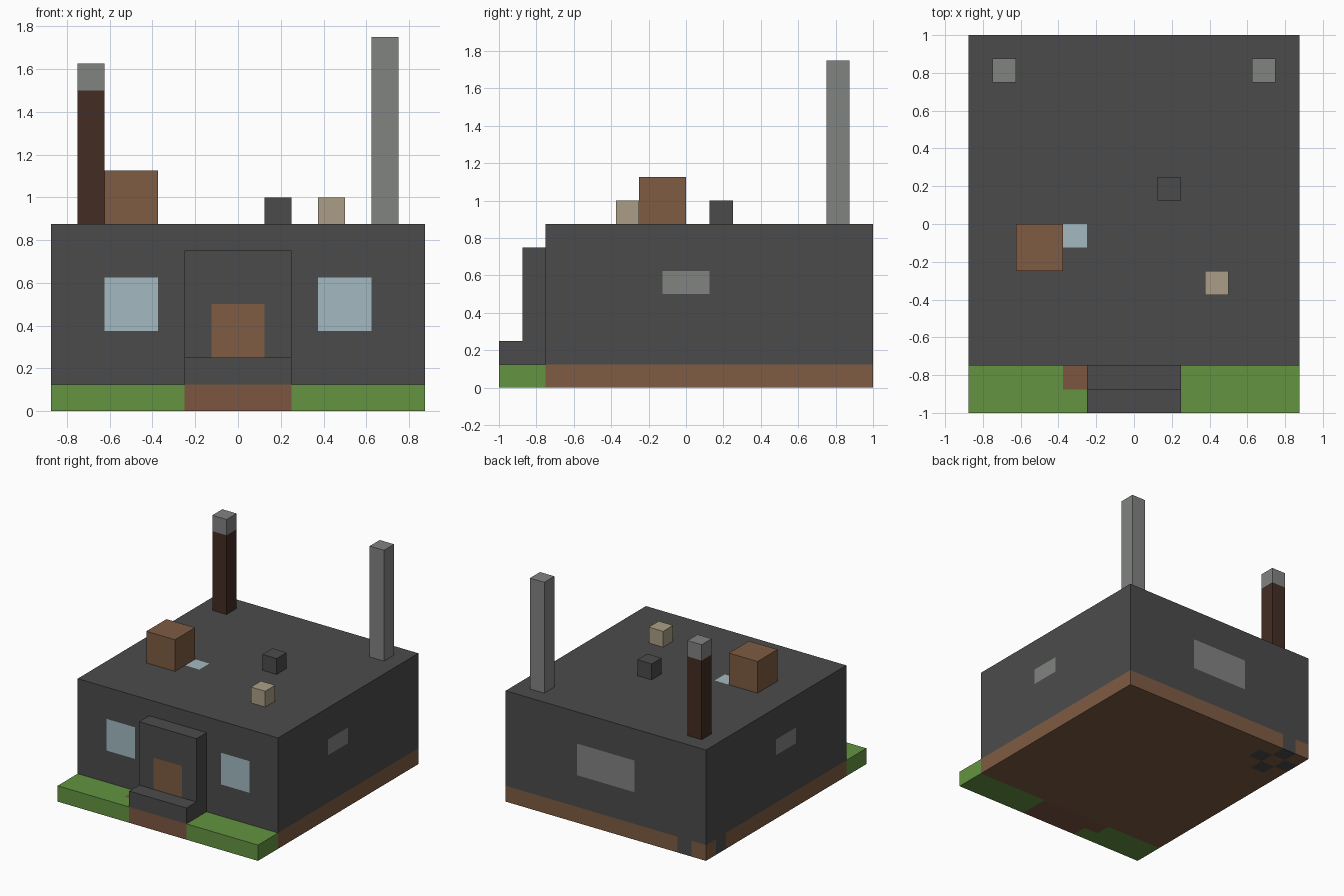
import bpy, bmesh
from mathutils import Vector, Matrix

if "Cube" in bpy.data.objects:
    bpy.data.objects.remove(bpy.data.objects["Cube"], do_unlink=True)

U = 0.125  # size of one building block; all parts are measured in blocks


def material(name, hex_code):
    channels = [int(hex_code[i:i + 2], 16) / 255 for i in (0, 2, 4)]
    colour = [c / 12.92 if c < 0.04 else ((c + 0.055) / 1.055) ** 2.4 for c in channels] + [1]
    mat = bpy.data.materials.new(name)
    mat.diffuse_color = colour
    mat.use_nodes = True
    mat.node_tree.nodes["Principled BSDF"].inputs["Base Color"].default_value = colour
    return mat


STONE = material("dark stone", "4b4b4b")
WOOD = material("wood brown", "7e5c43")
DIRT = material("dirt brown", "7c5641")
GRASS = material("grass green", "639441")
GLASS = material("pale blue glass", "a3bac1")
GREY = material("mid grey", "818381")
BARK = material("dark bark", "442d23")
TAN = material("pale tan", "aa9e86")


def block(name, lo, hi, mat, patches=()):
    """Box from lo to hi; each patch (lo, hi, material) recolours the faces inside it."""
    lo, hi = Vector(lo) * U, Vector(hi) * U
    bm = bmesh.new()
    bmesh.ops.create_cube(bm, size=1, matrix=Matrix.Translation((lo + hi) / 2)
                          @ Matrix.Diagonal((*(hi - lo), 1)))
    mats = [mat]
    # Cut along every patch border that crosses the box
    for axis in range(3):
        normal = Vector([float(i == axis) for i in range(3)])
        for cut in sorted({p[side][axis] * U for p in patches for side in (0, 1)}):
            if lo[axis] < cut < hi[axis]:
                bmesh.ops.bisect_plane(bm, geom=bm.verts[:] + bm.edges[:] + bm.faces[:],
                                       plane_co=normal * cut, plane_no=normal)
    for p_lo, p_hi, p_mat in patches:
        if p_mat not in mats:
            mats.append(p_mat)
        for face in bm.faces:
            c = face.calc_center_median() / U
            if all(p_lo[i] - 0.01 < c[i] < p_hi[i] + 0.01 for i in range(3)):
                face.material_index = mats.index(p_mat)
    mesh = bpy.data.meshes.new(name)
    bm.to_mesh(mesh)
    bm.free()
    for m in mats:
        mesh.materials.append(m)
    obj = bpy.data.objects.new(name, mesh)
    bpy.context.collection.objects.link(obj)
    return obj


# Ground slab under the house, with a cross of stones around the hearth
hearth = [((x, y, 0), (x + 1, y + 1, 1), STONE)
          for x, y in ((-6, 7), (-7, 6), (-5, 6), (-6, 5))]
block("foundation", (-7, -6, 0), (7, 8, 1), WOOD, hearth)

# Front garden: two lawns beside a dirt path, one bare spot in the right lawn
block("left_lawn", (2, -8, 0), (7, -6, 1), GRASS)
block("right_lawn", (-7, -8, 0), (-2, -6, 1), GRASS, [((-3, -7, 0), (-2, -6, 1), DIRT)])
block("path", (-2, -8, 0), (2, -6, 1), DIRT)

# House body with flush windows and a roof skylight
windows = [((x, -6, 3), (x + 2, -6, 5), GLASS) for x in (-5, 3)]
windows += [((x, -1, 4), (x, 1, 5), GREY) for x in (-7, 7)]
windows += [((-2, 8, 3), (2, 8, 5), GREY), ((-3, -1, 7), (-2, 0, 7), GLASS)]
block("house_body", (-7, -6, 1), (7, 8, 7), STONE, windows)

# Entrance
block("porch", (-2, -7, 1), (2, -6, 6), STONE, [((-1, -7, 2), (1, -7, 4), WOOD)])
block("door_step", (-2, -8, 1), (2, -7, 2), STONE)

# Roof chimneys and boxes
block("right_chimney", (-6, 6, 7), (-5, 7, 12), BARK)
block("right_chimney_cap", (-6, 6, 12), (-5, 7, 13), GREY)
block("left_chimney", (5, 6, 7), (6, 7, 14), GREY)
block("roof_crate", (-5, -2, 7), (-3, 0, 9), WOOD)
block("roof_stone_block", (1, 1, 7), (2, 2, 8), STONE)
block("roof_tan_block", (3, -3, 7), (4, -2, 8), TAN)
